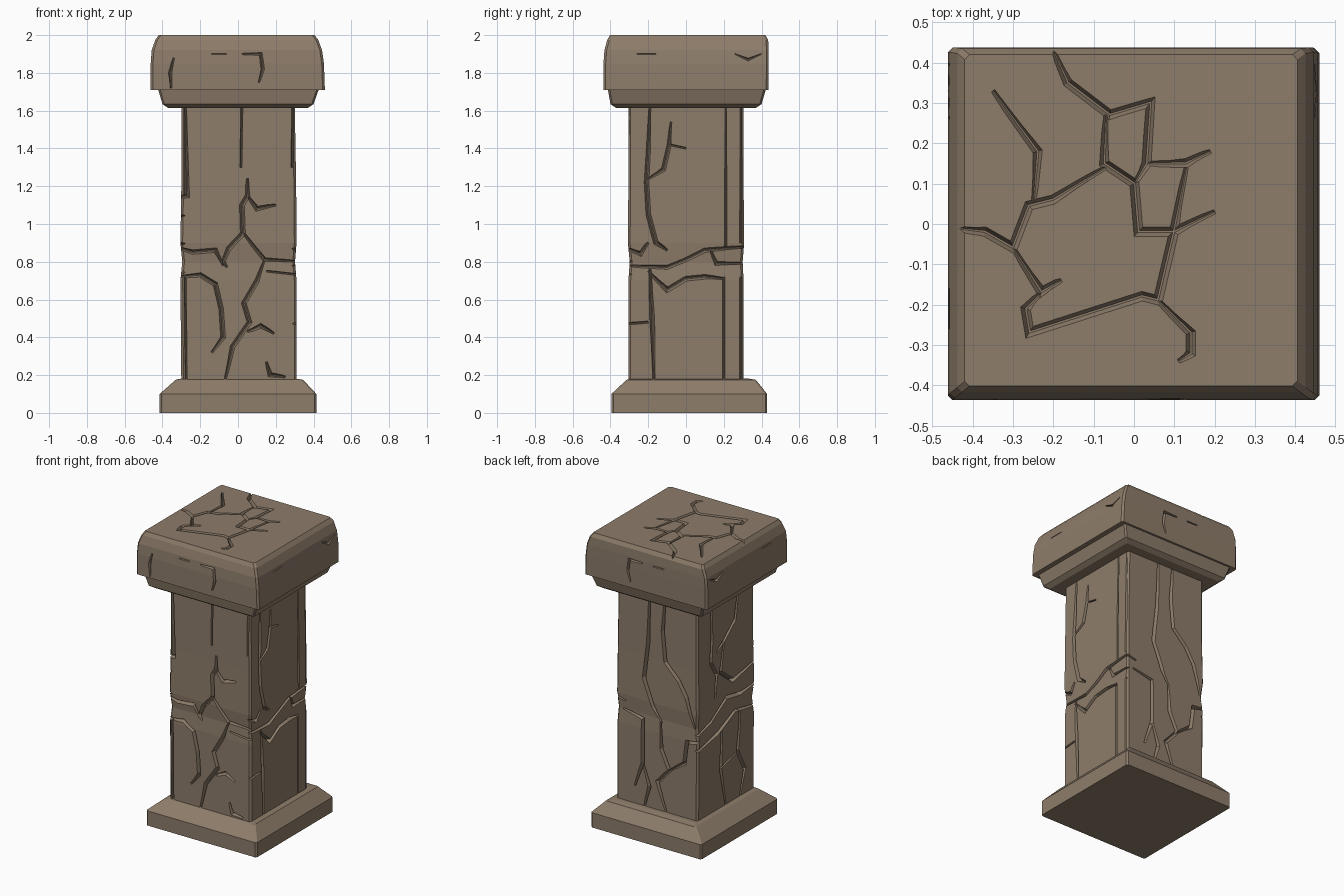
import bpy
import bmesh
from mathutils import Vector

default_cube = bpy.data.objects.get("Cube")
if default_cube:
    bpy.data.objects.remove(default_cube, do_unlink=True)

stone = bpy.data.materials.new("brown_stone")
stone.use_nodes = True
STONE_COLOUR = (0.27, 0.205, 0.145, 1)
stone.diffuse_color = STONE_COLOUR
stone.node_tree.nodes["Principled BSDF"].inputs["Base Color"].default_value = STONE_COLOUR


def make_object(name, bm):
    """Turn a bmesh into a linked object with outward normals."""
    bmesh.ops.recalc_face_normals(bm, faces=bm.faces)
    mesh = bpy.data.meshes.new(name)
    bm.to_mesh(mesh)
    bm.free()
    mesh.materials.append(stone)
    obj = bpy.data.objects.new(name, mesh)
    bpy.context.collection.objects.link(obj)
    return obj


def loft(bm, sections):
    """Skin a closed solid over matching rings of points."""
    rings = [[bm.verts.new(point) for point in ring] for ring in sections]
    for lower, upper in zip(rings, rings[1:]):
        for i in range(len(lower)):
            j = (i + 1) % len(lower)
            bm.faces.new((lower[i], lower[j], upper[j], upper[i]))
    bm.faces.new(rings[0])
    bm.faces.new(rings[-1])


def block(name, levels, corner):
    """Stack rectangles (z, left, right, front, back) with clipped corners."""
    sections = []
    for z, left, right, front, back in levels:
        c = corner
        sections.append([
            (left + c, front, z), (right - c, front, z),
            (right, front + c, z), (right, back - c, z),
            (right - c, back, z), (left + c, back, z),
            (left, back - c, z), (left, front + c, z)])
    bm = bmesh.new()
    loft(bm, sections)
    return make_object(name, bm)


def crack_cutter(path, surface, width, depth):
    """Wedge swept along a path on a surface, thinning towards both ends."""
    origin, across, up, normal = (Vector(v) for v in surface)
    points = [Vector(p) for p in path]
    reach = 0.03
    last = len(points) - 1
    sections = []
    for i, p in enumerate(points):
        before = (p - points[max(i - 1, 0)]).normalized()
        after = (points[min(i + 1, last)] - p).normalized()
        along = (before + after).normalized()
        side = Vector((-along.y, along.x))
        # widen the mitre at bends
        straight = after if i < last else before
        mitre = min(1 / max(along.dot(straight), 0.5), 1.6)
        taper = 0.45 if i in (0, last) else 1
        half = width * taper * mitre
        deep = depth * (0.5 + taper / 2)
        flare = half * (deep + reach) / deep

        def place(offset, height):
            q = p + side * offset
            return origin + across * q.x + up * q.y + normal * height

        sections.append([place(-flare, reach), place(flare, reach),
                         place(half * 0.4, -deep), place(-half * 0.1, -deep)])
    bm = bmesh.new()
    loft(bm, sections)
    return make_object("crack_cutter", bm)


def carve(target, surface, paths, width=0.011, depth=0.028):
    """Cut every crack into the target and bake the result."""
    for path in paths:
        cutter = crack_cutter(path, surface, width, depth)
        cutter.hide_render = True
        cut = target.modifiers.new("crack", 'BOOLEAN')
        cut.operation = 'DIFFERENCE'
        cut.solver = 'EXACT'
        cut.object = cutter
        graph = bpy.context.evaluated_depsgraph_get()
        baked = bpy.data.meshes.new_from_object(target.evaluated_get(graph))
        target.modifiers.clear()
        if len(baked.polygons) > 6:
            target.data = baked
        bpy.data.objects.remove(cutter, do_unlink=True)


X, Y, Z = (1, 0, 0), (0, 1, 0), (0, 0, 1)

# Plinth with a sloping shoulder
plinth = block("plinth", [
    (0, -.415, .415, -.395, .43),
    (.1, -.415, .415, -.395, .43),
    (.175, -.33, .345, -.315, .37),
    (.182, -.3, .3, -.29, .33)], 0.01)

# Shaft, slightly uneven
shaft = block("shaft", [
    (.15, -.3, .31, -.305, .305),
    (.7, -.305, .31, -.305, .305),
    (.8, -.295, .302, -.298, .3),
    (.9, -.305, .31, -.308, .308),
    (1.2, -.3, .308, -.305, .305),
    (1.66, -.3, .3, -.305, .305)], 0.012)

# Moulding under the cap
moulding = block("cap_moulding", [
    (1.615, -.37, .37, -.37, .37),
    (1.635, -.4, .4, -.4, .4),
    (1.72, -.425, .43, -.415, .425)], 0.01)

# Heavy cap with worn top edges
cap = block("cap", [
    (1.71, -.462, .46, -.437, .436),
    (1.85, -.462, .455, -.437, .438),
    (1.92, -.457, .445, -.432, .438),
    (1.975, -.438, .425, -.417, .435),
    (2, -.42, .405, -.402, .42)], 0.012)

# Cracks on the shaft, one list per side
front_cracks = [
    [(.02, 1.65), (.015, 1.3)],
    [(.05, 1.24), (.05, 1.15), (.02, 1.1), (.025, .95), (-.05, .87), (-.08, .8), (-.06, .77)],
    [(.05, 1.15), (.1, 1.08), (.2, 1.1)],
    [(.03, .95), (.14, .81), (.33, .8)],
    [(.14, .81), (.1, .7), (.03, .58), (.06, .48), (-.03, .35), (-.07, .17)],
    [(-.33, .88), (-.24, .85), (-.12, .86), (-.08, .78)],
    [(-.33, .72), (-.2, .73), (-.12, .68), (-.09, .55), (-.08, .4), (-.14, .32)],
    [(.05, .43), (.12, .46), (.19, .42)],
    [(.15, .27), (.17, .2), (.25, .19)],
    [(-.28, 1.65), (-.27, 1.15), (-.33, 1.14)],
    [(.29, 1.65), (.285, 1.3)],
    [(-.28, .72), (-.275, .16)],
    [(.15, .75), (.33, .73)]]

right_cracks = [
    [(-.19, 1.65), (-.2, 1.4), (-.21, 1.22), (-.2, 1.05), (-.16, .9), (-.1, .86)],
    [(-.08, 1.54), (-.09, 1.42), (-.12, 1.29), (-.2, 1.24)],
    [(-.09, 1.42), (0, 1.4)],
    [(.21, 1.65), (.21, .88)],
    [(.2, .72), (.2, .16)],
    [(.29, 1.65), (.29, .9)],
    [(.29, .72), (.29, .16)],
    [(-.33, .78), (-.1, .77), (0, .81), (.1, .86), (.33, .88)],
    [(-.2, .75), (-.1, .65), (0, .71), (.1, .72), (.2, .71)],
    [(.13, .86), (.16, .79), (.33, .79)],
    [(-.19, .76), (-.18, .5), (-.17, .16)],
    [(-.33, .47), (-.2, .48)],
    [(-.33, .88), (-.24, .84), (-.2, .9)]]

back_cracks = [
    [(.06, 1.65), (.07, 1.3), (.1, 1.05), (.03, .87), (-.03, .78)],
    [(-.055, 1.65), (-.04, 1.4), (-.06, 1.2), (-.16, 1.1), (-.22, 1), (-.28, .8)],
    [(.26, .8), (.11, .77), (.11, .47), (.17, .3)],
    [(-.02, .78), (-.03, .6), (-.09, .47), (0, .37), (-.07, .17)],
    [(.11, .47), (.06, .32), (.1, .17)],
    [(-.09, .47), (-.2, .55), (-.22, .7), (-.33, .72)],
    [(.33, .88), (.24, .86)]]

left_cracks = [
    [(.16, 1.65), (.15, 1.35), (.16, 1.2), (.1, 1.1), (.12, .95)],
    [(-.14, 1.65), (-.1, 1.4), (.02, 1.3), (.1, 1.25)],
    [(.02, 1.3), (.06, 1.1), (-.07, 1), (-.33, 1.05)],
    [(.33, .75), (.15, .8), (0, .91), (-.15, .88), (-.33, .9)],
    [(.33, .65), (.1, .7), (-.1, .78), (-.33, .74)],
    [(.05, .7), (.06, .45), (0, .17)],
    [(-.15, .77), (-.12, .5), (-.2, .35), (-.15, .17)],
    [(.06, .45), (-.12, .5)]]

carve(shaft, ((0, -.305, 0), X, Z, (0, -1, 0)), front_cracks)
carve(shaft, ((.308, 0, 0), Y, Z, X), right_cracks)
carve(shaft, ((0, .305, 0), X, Z, Y), back_cracks)
carve(shaft, ((-.302, 0, 0), Y, Z, (-1, 0, 0)), left_cracks)

# Cracks across the top of the cap
top_cracks = [
    [(-.2, .43), (-.165, .35), (-.06, .27), (.04, .3), (.03, .15), (0, .1)],
    [(-.07, .27), (-.075, .15), (0, .1), (.01, -.02), (.1, -.02), (.2, .03)],
    [(-.35, .33), (-.24, .18), (-.25, .05)],
    [(-.45, -.01), (-.37, -.02), (-.3, -.06), (-.26, .045), (-.2, .06), (-.07, .14)],
    [(-.3, -.06), (-.23, -.17), (-.18, -.14)],
    [(-.23, -.17), (-.27, -.21), (-.26, -.27), (.02, -.18), (.06, -.19), (.1, -.02), (.13, .14)],
    [(.05, -.18), (.14, -.27), (.14, -.32), (.11, -.34)],
    [(.03, .15), (.13, .15), (.19, .18)]]
carve(cap, ((0, 0, 2), X, Y, Z), top_cracks, 0.01, 0.02)

# Short chips on the cap sides
chips = [
    [(-.34, 1.88), (-.36, 1.8), (-.355, 1.72)],
    [(.02, 1.9), (.12, 1.9), (.13, 1.82), (.11, 1.75)],
    [(-.14, 1.9), (-.06, 1.9)]]
side_chips = [
    [(.26, 1.9), (.33, 1.87), (.4, 1.9)],
    [(-.26, 1.9), (-.16, 1.9)]]
carve(cap, ((0, -.437, 0), X, Z, (0, -1, 0)), chips, 0.008, 0.02)
carve(cap, ((0, .438, 0), X, Z, Y), chips[1:], 0.007, 0.02)
carve(cap, ((.455, 0, 0), Y, Z, X), side_chips, 0.007, 0.02)
carve(cap, ((-.46, 0, 0), Y, Z, (-1, 0, 0)), side_chips, 0.007, 0.02)
